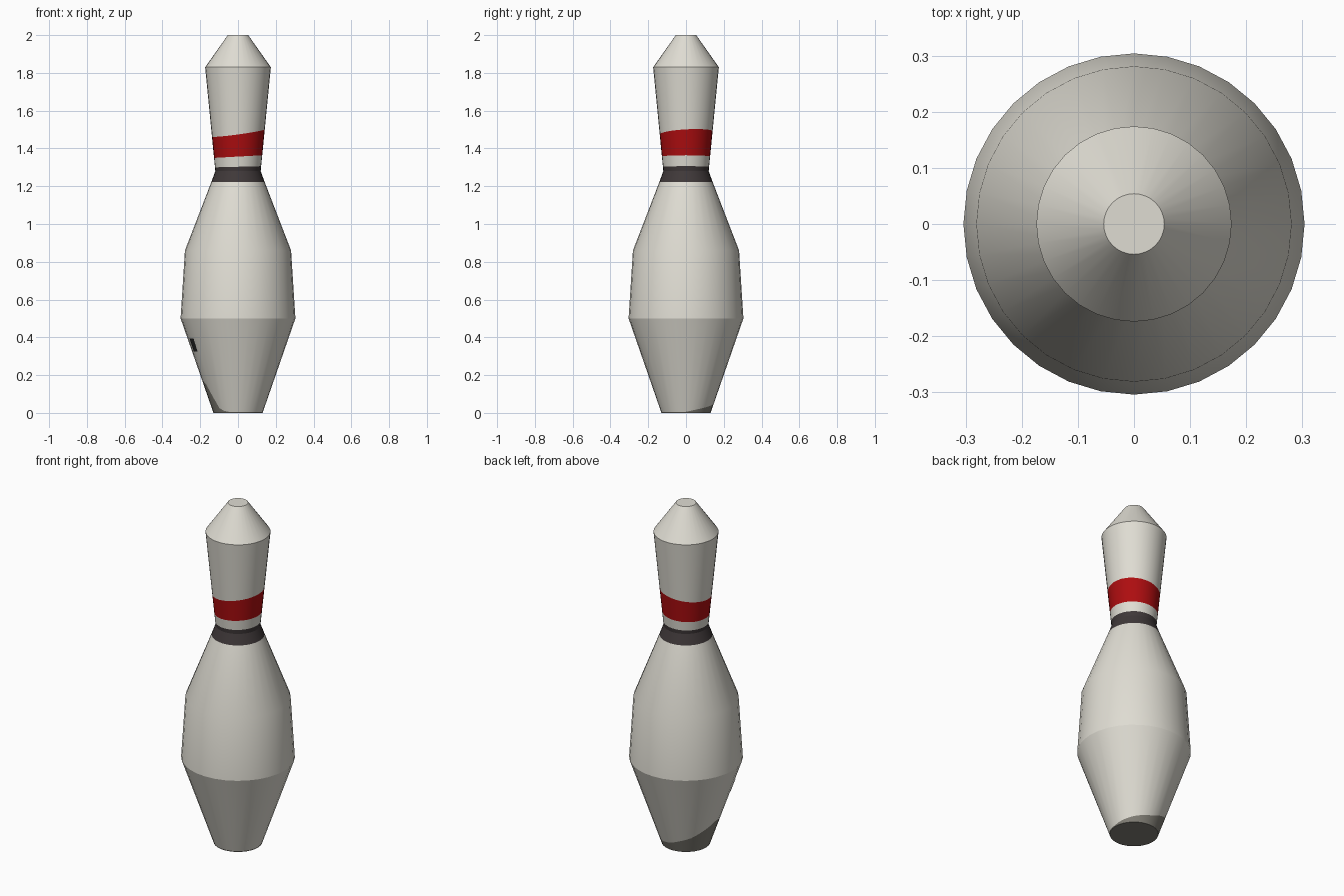
import bpy, bmesh, math

if "Cube" in bpy.data.objects:
    bpy.data.objects.remove(bpy.data.objects["Cube"])

SIDES = 32
# Silhouette (height, radius)
PROFILE = [(0, .13), (.5, .304), (.86, .281), (1.22, .142), (1.28, .12), (1.83, .174), (2.0, .054)]
# Height of the worn grey foot around the pin (degrees, height)
WEAR = [(0, .006), (45, .028), (90, .05), (135, .095), (180, .17), (198, .17),
        (209, .12), (221, .03), (240, .006), (360, .006)]


def lerp(table, x):
    for (a, va), (b, vb) in zip(table, table[1:]):
        if x <= b:
            return va + (vb - va) * (x - a) / (b - a)
    return table[-1][1]


def material(name, rgb):
    m = bpy.data.materials.new(name)
    m.diffuse_color = (*rgb, 1)
    m.use_nodes = True
    m.node_tree.nodes["Principled BSDF"].inputs["Base Color"].default_value = m.diffuse_color
    return m


white = material("ivory_white", (.74, .72, .65))
red = material("stripe_red", (.42, .004, .005))
black = material("band_charcoal", (.05, .04, .041))
grey = material("worn_grey", (.22, .21, .18))
mark = material("mark_black", (.02, .02, .02))


def point(deg, z, lift=0):
    r = lerp(PROFILE, z) + lift
    a = math.radians(deg)
    return (r * math.cos(a), r * math.sin(a), z)


def make_object(name, bm, mats):
    bmesh.ops.recalc_face_normals(bm, faces=bm.faces)
    me = bpy.data.meshes.new(name)
    bm.to_mesh(me)
    bm.free()
    ob = bpy.data.objects.new(name, me)
    for m in mats:
        me.materials.append(m)
    bpy.context.collection.objects.link(ob)
    return ob


def tilted(base, slope_x, slope_y=0):
    return lambda d: base + slope_x * math.cos(math.radians(d)) + slope_y * math.sin(math.radians(d))


def level(z):
    return lambda d: z


# Pin body: rings from foot to head, each with the colour of the strip above it
W, R, B, G = range(4)
rings = [(level(0), G), (lambda d: lerp(WEAR, d), W), (level(.5), W), (level(.86), W),
         (level(1.222), B), (level(1.28), B), (tilted(1.303, .003), W),
         (tilted(1.357, .007), R), (tilted(1.482, .019, .008), W), (level(1.83), W), (level(2.0), W)]
bm = bmesh.new()
loops = [[bm.verts.new(point(d, f(d))) for d in (360 * i / SIDES for i in range(SIDES))] for f, _ in rings]
for (lo, hi), (_, colour) in zip(zip(loops, loops[1:]), rings):
    for i in range(SIDES):
        j = (i + 1) % SIDES
        bm.faces.new((lo[i], lo[j], hi[j], hi[i])).material_index = colour
bm.faces.new(loops[0]).material_index = G
bm.faces.new(loops[-1]).material_index = W
pin = make_object("pin_body", bm, [white, red, black, grey])
bpy.context.view_layer.objects.active = pin
pin.select_set(True)
bpy.ops.object.shade_smooth_by_angle(angle=math.radians(20))

# Small dark mark low on the left side
bm = bmesh.new()
cols = [[bm.verts.new(point(d, z, .002)) for z in (.325, .395)] for d in (198, 202.5, 209)]
for a, b in zip(cols, cols[1:]):
    bm.faces.new((a[0], b[0], b[1], a[1]))
make_object("side_mark", bm, [mark])
